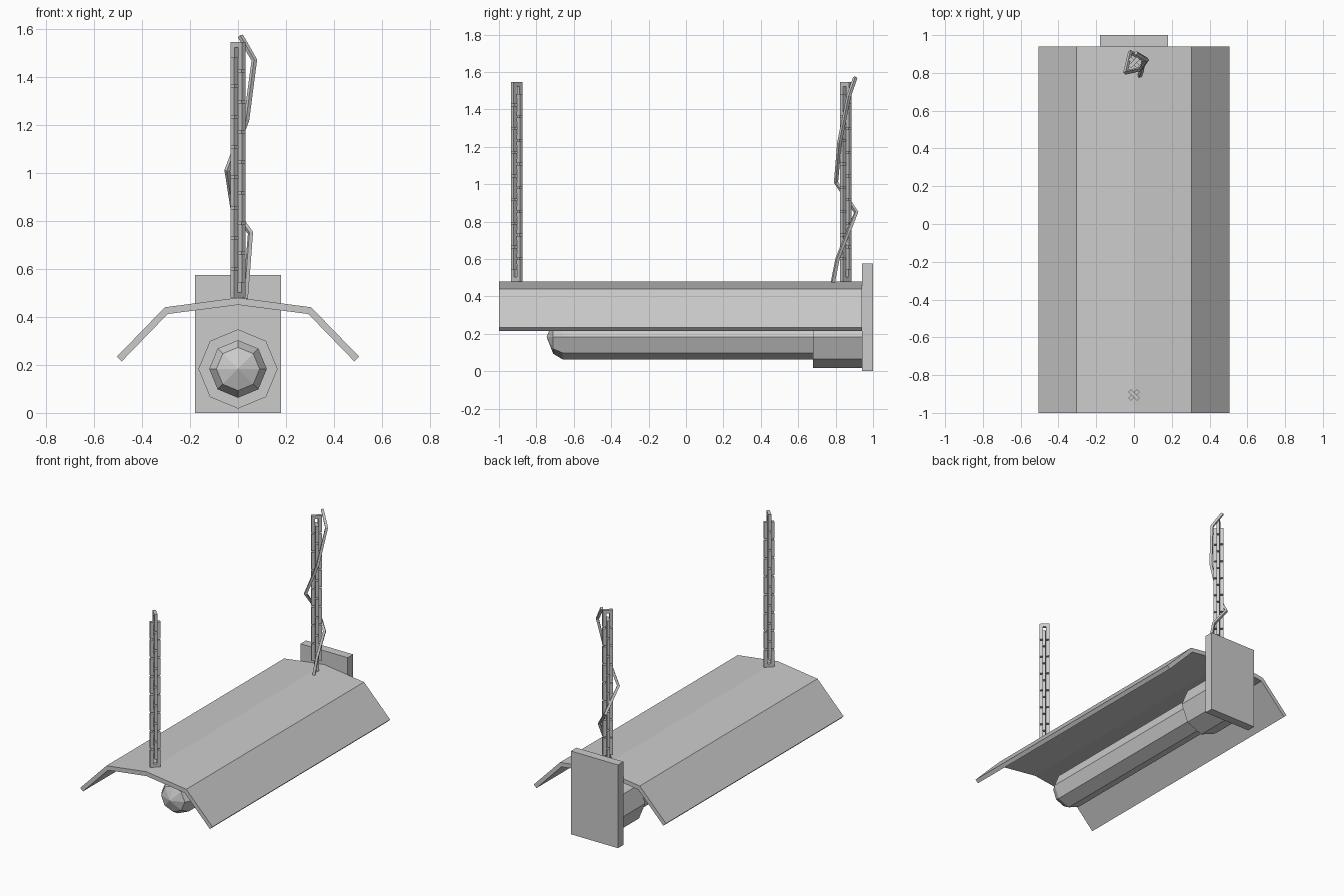
import bpy, bmesh, math
from mathutils import Matrix, Vector

cube = bpy.data.objects.get("Cube")
if cube:
    bpy.data.objects.remove(cube, do_unlink=True)

GREY = (0.6, 0.6, 0.6, 1)
metal = bpy.data.materials.new("light_grey")
metal.use_nodes = True
metal.diffuse_color = GREY
metal.node_tree.nodes["Principled BSDF"].inputs["Base Color"].default_value = GREY


def finish(name, bm):
    bmesh.ops.recalc_face_normals(bm, faces=bm.faces[:])
    mesh = bpy.data.meshes.new(name)
    bm.to_mesh(mesh)
    bm.free()
    mesh.materials.append(metal)
    obj = bpy.data.objects.new(name, mesh)
    bpy.context.collection.objects.link(obj)
    return obj


def box(bm, size, matrix):
    bmesh.ops.create_cube(bm, size=1, matrix=matrix @ Matrix.Diagonal((*size, 1)))


def octagon_lathe(name, rings, z):
    """Octagonal solid along y; rings are (y, radius)."""
    bm = bmesh.new()
    loops = []
    for y, r in rings:
        angles = [i * math.tau / 8 for i in range(8)]
        loops.append([bm.verts.new((r * math.cos(a), y, z + r * math.sin(a))) for a in angles])
    for a, b in zip(loops, loops[1:]):
        for i in range(8):
            j = (i + 1) % 8
            bm.faces.new((a[i], a[j], b[j], b[i]))
    bm.faces.new(loops[0])
    bm.faces.new(loops[-1])
    bmesh.ops.remove_doubles(bm, verts=bm.verts[:], dist=0.0005)
    return finish(name, bm)


# Folded shade: a bent sheet run along y
outer = [(0, 0.48), (0.305, 0.44), (0.505, 0.234)]
inner = [(0, 0.45), (0.293, 0.412), (0.485, 0.214)]
bm = bmesh.new()
strips = []
for half in (outer, inner):
    full = [(-x, z) for x, z in half[:0:-1]] + half
    strips.append([[bm.verts.new((x, y, z)) for x, z in full] for y in (-1, 0.94)])
(of, ob), (nf, nb) = strips
for i in range(4):
    for a, b in ((of, ob), (nf, nb), (of, nf), (ob, nb)):
        bm.faces.new((a[i], a[i + 1], b[i + 1], b[i]))
for i in (0, 4):
    bm.faces.new((of[i], ob[i], nb[i], nf[i]))
finish("shade", bm)

# Back plate
bm = bmesh.new()
box(bm, (0.36, 0.06, 0.575), Matrix.Translation((0, 0.97, 0.2875)))
finish("back_plate", bm)

# Bulb holder and tube with a faceted nose
octagon_lathe("bulb_holder", [(0.68, 0.165), (0.945, 0.165)], 0.183)
tube = octagon_lathe("bulb_tube", [(-0.71, 0.09), (-0.66, 0.12), (0.69, 0.12)], 0.183)
bm = bmesh.new()
bm.from_mesh(tube.data)
nose = min(bm.faces, key=lambda f: f.calc_center_median().y)
tip = bmesh.ops.poke(bm, faces=[nose])["verts"][0]
tip.co.y = -0.745
bm.to_mesh(tube.data)
bm.free()

# Chains: flat rectangular links, alternately turned a quarter
LENGTH, WIDTH, THICK, BAR = 0.116, 0.066, 0.02, 0.0225


def chain(name, y, start):
    count = 16
    step = (1.545 - 0.48 - LENGTH) / (count - 1)
    bm = bmesh.new()
    for i in range(count):
        turn = math.radians(start + 90 * (i % 2))
        place = Matrix.Translation((0, y, 0.48 + LENGTH / 2 + i * step)) @ Matrix.Rotation(turn, 4, "Z")
        o = [(-WIDTH / 2, -LENGTH / 2), (WIDTH / 2, -LENGTH / 2), (WIDTH / 2, LENGTH / 2), (-WIDTH / 2, LENGTH / 2)]
        n = [(x - math.copysign(BAR, x), z - math.copysign(BAR, z)) for x, z in o]
        (fo, fn), (bo, bn) = [[[bm.verts.new(place @ Vector((x, d, z))) for x, z in loop]
                               for loop in (o, n)] for d in (-THICK / 2, THICK / 2)]
        for k in range(4):
            j = (k + 1) % 4
            for a, b in ((fo, fn), (bo, bn), (fo, bo), (fn, bn)):
                bm.faces.new((a[k], a[j], b[j], b[k]))
    return finish(name, bm)


chain("front_chain", -0.905, 45)
chain("rear_chain", 0.855, -45)

# Cord winding up the rear chain
path = [(0.03, 0.785, 0.475), (0.04, 0.81, 0.6), (0.052, 0.87, 0.75), (-0.02, 0.91, 0.85),
        (-0.045, 0.802, 1.01), (0.035, 0.82, 1.22), (0.068, 0.87, 1.47), (0.01, 0.905, 1.57)]
curve = bpy.data.curves.new("power_cord", "CURVE")
curve.dimensions = "3D"
curve.bevel_depth = 0.012
curve.bevel_resolution = 0
curve.use_fill_caps = True
spline = curve.splines.new("POLY")
spline.points.add(len(path) - 1)
for point, co in zip(spline.points, path):
    point.co = (*co, 1)
curve.materials.append(metal)
cord = bpy.data.objects.new("power_cord", curve)
bpy.context.collection.objects.link(cord)
bpy.ops.object.select_all(action="DESELECT")
cord.select_set(True)
bpy.context.view_layer.objects.active = cord
bpy.ops.object.convert(target="MESH")
for poly in cord.data.polygons:
    poly.use_smooth = False
